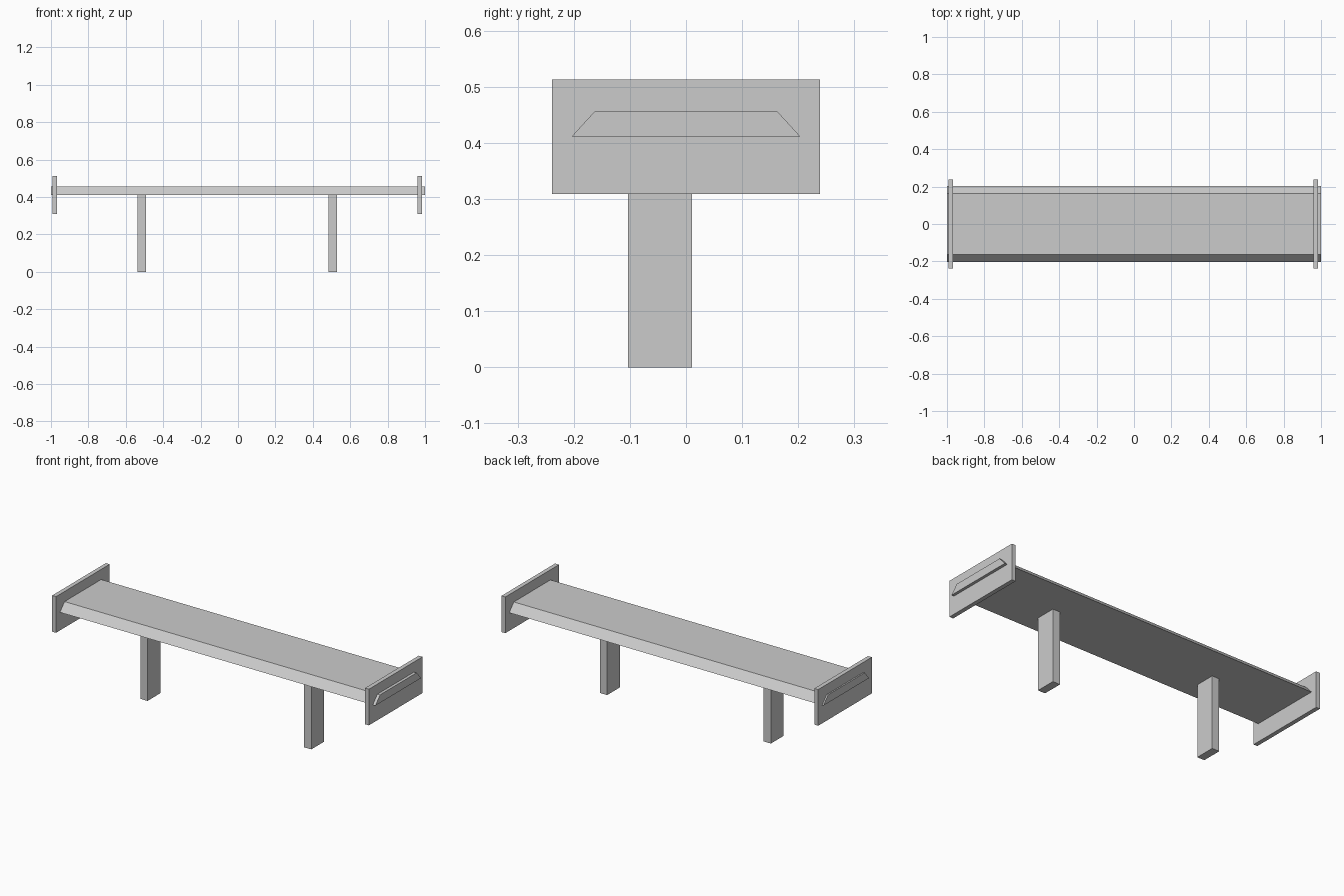
import bpy
import bmesh

if "Cube" in bpy.data.objects:
    bpy.data.objects.remove(bpy.data.objects["Cube"])


def prism(name, profile, x0, x1):
    """Extrude a closed (y, z) profile along x."""
    bm = bmesh.new()
    face = bm.faces.new([bm.verts.new((x0, y, z)) for y, z in profile])
    side = bmesh.ops.extrude_face_region(bm, geom=[face])["geom"]
    verts = [v for v in side if isinstance(v, bmesh.types.BMVert)]
    bmesh.ops.translate(bm, verts=verts, vec=(x1 - x0, 0, 0))
    bmesh.ops.recalc_face_normals(bm, faces=bm.faces)
    mesh = bpy.data.meshes.new(name)
    bm.to_mesh(mesh)
    bm.free()
    obj = bpy.data.objects.new(name, mesh)
    bpy.context.collection.objects.link(obj)
    return obj


def slab(name, x, width, y0, y1, z0, z1):
    """Rectangular block centred on x."""
    return prism(name, [(y0, z0), (y1, z0), (y1, z1), (y0, z1)],
                 x - width / 2, x + width / 2)


# Wing blade with bevelled front and back edges
prism("wing_blade", [(-0.204, 0.411), (0.204, 0.411),
                     (0.163, 0.456), (-0.163, 0.456)], -1.0, 1.0)

# End plates and support posts, mirrored about a slightly offset centre
CENTRE = -0.004
for side, s in (("left", -1), ("right", 1)):
    slab(side + "_end_plate", CENTRE + s * 0.976, 0.024, -0.239, 0.239, 0.309, 0.513)
    slab(side + "_support_post", CENTRE + s * 0.511, 0.045, -0.103, 0.011, 0.0, 0.411)
